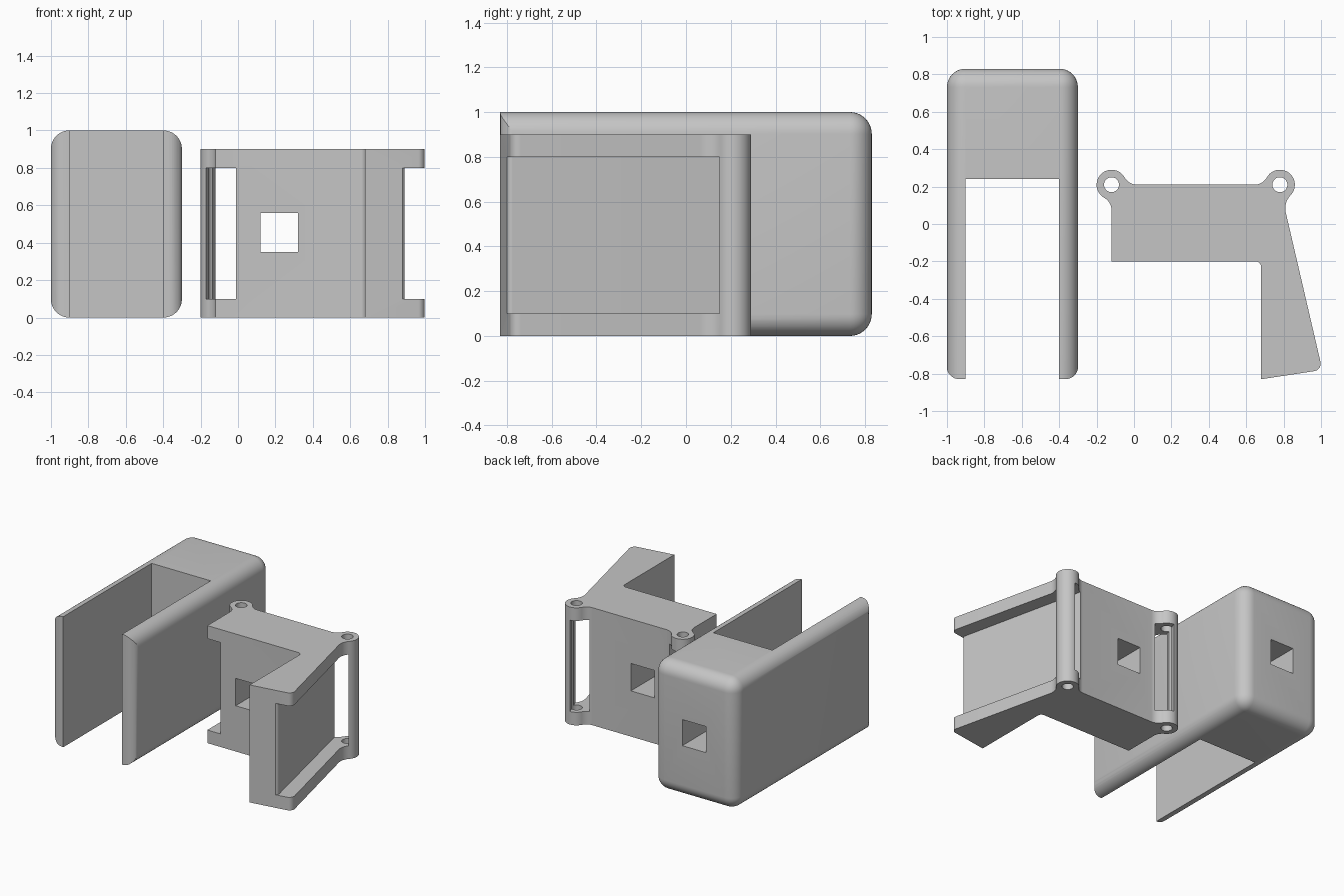
import bpy, bmesh
from math import cos, sin, radians, tan
from mathutils import Vector, Matrix

cube = bpy.data.objects.get("Cube")
if cube:
    bpy.data.objects.remove(cube, do_unlink=True)

grey = bpy.data.materials.new("light grey")
grey.use_nodes = True
colour = (0.56, 0.56, 0.56, 1)
grey.diffuse_color = colour
grey.node_tree.nodes["Principled BSDF"].inputs["Base Color"].default_value = colour


def finish(name, bm):
    bmesh.ops.recalc_face_normals(bm, faces=bm.faces[:])
    mesh = bpy.data.meshes.new(name)
    bm.to_mesh(mesh)
    bm.free()
    mesh.materials.append(grey)
    obj = bpy.data.objects.new(name, mesh)
    bpy.context.collection.objects.link(obj)
    return obj


def rounded(corners, steps=8):
    """Outline through (x, y, radius) corners, filleting those with a radius."""
    out = []
    for i, (x, y, r) in enumerate(corners):
        p = Vector((x, y))
        if not r:
            out.append(p)
            continue
        a = (Vector(corners[i - 1][:2]) - p).normalized()
        b = (Vector(corners[(i + 1) % len(corners)][:2]) - p).normalized()
        half = a.angle(b) / 2
        centre = p + (a + b).normalized() * r / sin(half)
        start = p + a * r / tan(half) - centre
        end = p + b * r / tan(half) - centre
        sweep = start.angle_signed(end)
        for k in range(steps + 1):
            # angle_signed is clockwise positive
            t = -sweep * k / steps
            out.append(centre + Matrix.Rotation(t, 2) @ start)
    return out


def arc(cx, cy, r, a0, a1, steps=24):
    angles = [radians(a0 + (a1 - a0) * k / steps) for k in range(steps + 1)]
    return [(cx + r * cos(a), cy + r * sin(a), 0) for a in angles]


def prism(name, corners, z0, z1):
    bm = bmesh.new()
    face = bm.faces.new([bm.verts.new((p.x, p.y, z0)) for p in rounded(corners)])
    top = bmesh.ops.extrude_face_region(bm, geom=[face])["geom"]
    bmesh.ops.translate(bm, vec=(0, 0, z1 - z0),
                        verts=[v for v in top if isinstance(v, bmesh.types.BMVert)])
    return finish(name, bm)


def box(name, lo, hi, bevel=0):
    bm = bmesh.new()
    bmesh.ops.create_cube(bm, size=1)
    for v in bm.verts:
        v.co = [h if c > 0 else l for c, l, h in zip(v.co, lo, hi)]
    if bevel:
        bmesh.ops.bevel(bm, geom=bm.edges[:], offset=bevel, segments=10,
                        profile=0.5, affect='EDGES')
    return finish(name, bm)


def combine(obj, tool, operation='DIFFERENCE'):
    mod = obj.modifiers.new("cut", 'BOOLEAN')
    mod.operation, mod.solver, mod.object = operation, 'EXACT', tool
    bpy.context.view_layer.update()
    bpy.context.view_layer.objects.active = obj
    bpy.ops.object.modifier_apply(modifier=mod.name)
    bpy.data.objects.remove(tool, do_unlink=True)


# Forked housing: rounded block trimmed to a U outline with a blind square socket
housing = box("forked_housing", (-1, -1.3, 0), (-0.3, 0.83, 1), 0.098)
combine(housing, prism("fork_outline", [
    (-1.002, -0.83, 0.07), (-0.9, -0.83, 0), (-0.9, 0.24, 0), (-0.4, 0.24, 0),
    (-0.4, -0.83, 0), (-0.298, -0.83, 0.07), (-0.298, 1, 0), (-1.002, 1, 0)],
    -0.2, 1.2), 'INTERSECT')
combine(housing, box("socket", (-0.75, 0.43, 0.4), (-0.55, 1, 0.6)))

# Hinge bracket: plate, tapered arm and two eyelets in one outline
left_eye, right_eye, eye_y = -0.12, 0.78, 0.21
outline = [(-0.12, -0.2, 0), (0.68, -0.2, 0.03), (0.68, -0.83, 0),
           (1.007, -0.78, 0.04), (0.80, 0.111, 0.1)]
outline += arc(right_eye, eye_y, 0.08, -40, 150)
outline += [(0.688, eye_y, 0.078), (-0.028, eye_y, 0.078)]
outline += arc(left_eye, eye_y, 0.08, 30, 240)
outline += [(-0.12, 0.118, 0.078)]
bracket = prism("hinge_bracket", outline, 0, 0.9)

# Pin holes through both eyelets
for x in (left_eye, right_eye):
    combine(bracket, prism("pin_hole", arc(x, eye_y, 0.04, 0, 350, 35), -0.2, 1.2))

# Recesses between the flanges, leaving a slim curved post at each eyelet
recesses = [
    [(-0.38, -0.4, 0), (-0.01, -0.4, 0), (-0.01, 0.5, 0), (-0.04, 0.5, 0)],
    [(0.605, 0.5, 0), (0.70, 0.5, 0), (0.89, 0, 0), (1.3, 0, 0), (1.3, -1, 0),
     (0.85, -1, 0), (0.85, -0.83, 0), (0.893, -0.785, 0.02)]]
for shape in recesses:
    combine(bracket, prism("recess", shape, 0.1, 0.8))

# Square window through the plate
combine(bracket, box("window", (0.12, -0.5, 0.35), (0.32, 0.5, 0.56)))

# Smooth the rounded surfaces, keep edges crisp
bpy.ops.object.select_all(action='DESELECT')
for obj in (housing, bracket):
    obj.select_set(True)
bpy.context.view_layer.objects.active = housing
bpy.ops.object.shade_smooth_by_angle(angle=radians(30))
